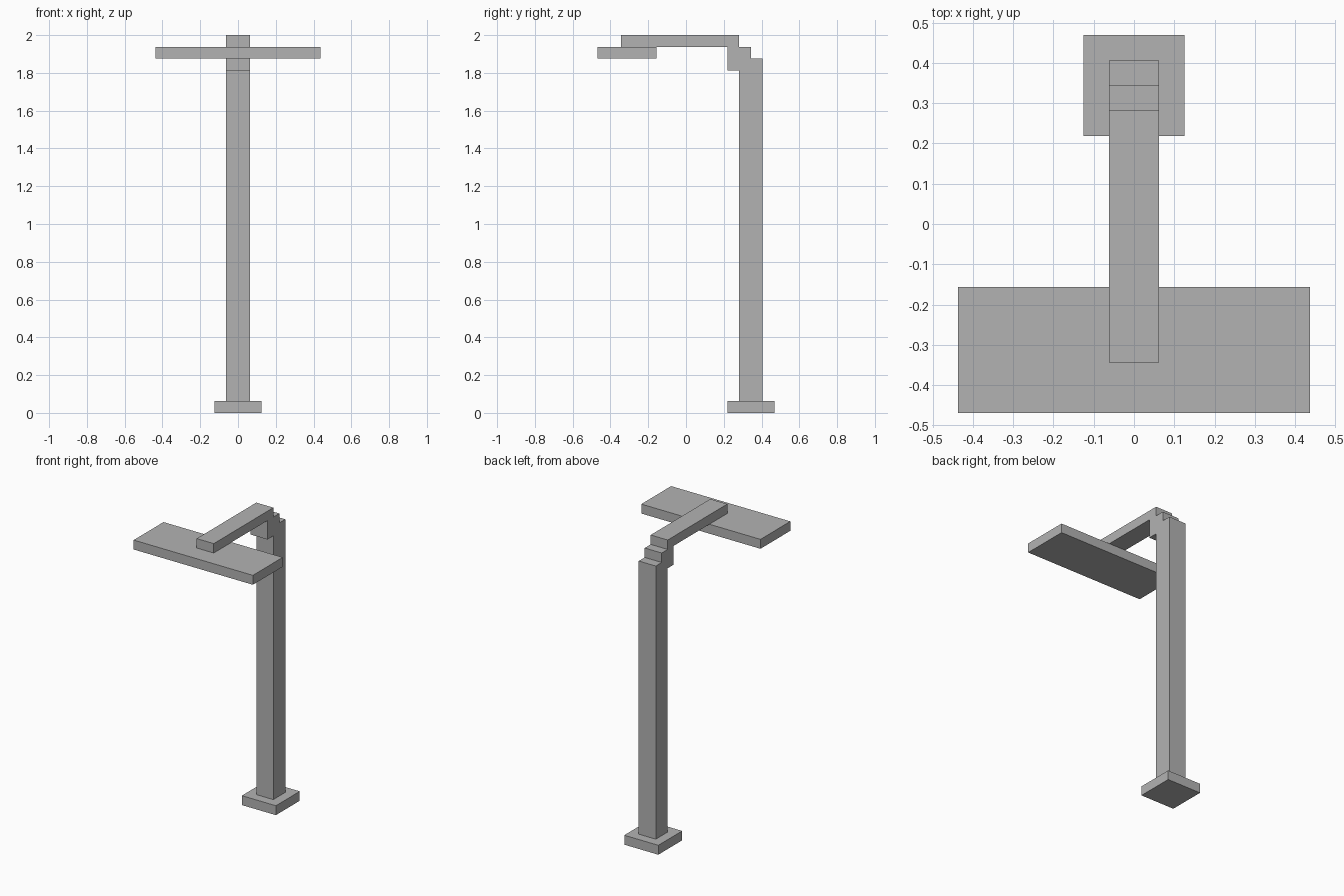
import bpy
import bmesh

cube = bpy.data.objects.get("Cube")
if cube:
    bpy.data.objects.remove(cube, do_unlink=True)

U = 1 / 16  # block size

grey = bpy.data.materials.new("plain grey")
grey.use_nodes = True
COLOUR = (0.45, 0.45, 0.45, 1)
grey.diffuse_color = COLOUR
grey.node_tree.nodes["Principled BSDF"].inputs["Base Color"].default_value = COLOUR


def extrude_profile(name, points, half_width):
    """Extrude a (y, z) outline, given in blocks, across x."""
    bm = bmesh.new()
    face = bm.faces.new([bm.verts.new((-half_width * U, y * U, z * U)) for y, z in points])
    result = bmesh.ops.extrude_face_region(bm, geom=[face])
    moved = [v for v in result["geom"] if isinstance(v, bmesh.types.BMVert)]
    bmesh.ops.translate(bm, verts=moved, vec=(2 * half_width * U, 0, 0))
    bmesh.ops.recalc_face_normals(bm, faces=bm.faces)
    mesh = bpy.data.meshes.new(name)
    bm.to_mesh(mesh)
    bm.free()
    mesh.materials.append(grey)
    obj = bpy.data.objects.new(name, mesh)
    bpy.context.collection.objects.link(obj)
    return obj


def slab(name, y0, y1, z0, z1, half_width):
    return extrude_profile(name, [(y0, z0), (y1, z0), (y1, z1), (y0, z1)], half_width)


# Square foot
slab("base_plate", 3.5, 7.5, 0, 1, 2)

# Pole with stepped elbow and overhanging arm
extrude_profile("post_and_arm", [
    (4.5, 1), (6.5, 1), (6.5, 30), (5.5, 30), (5.5, 31), (4.5, 31), (4.5, 32),
    (-5.5, 32), (-5.5, 31), (3.5, 31), (3.5, 29), (4.5, 29)], 1)

# Wide lamp head under the arm
slab("lamp_head", -7.5, -2.5, 30, 31, 7)
